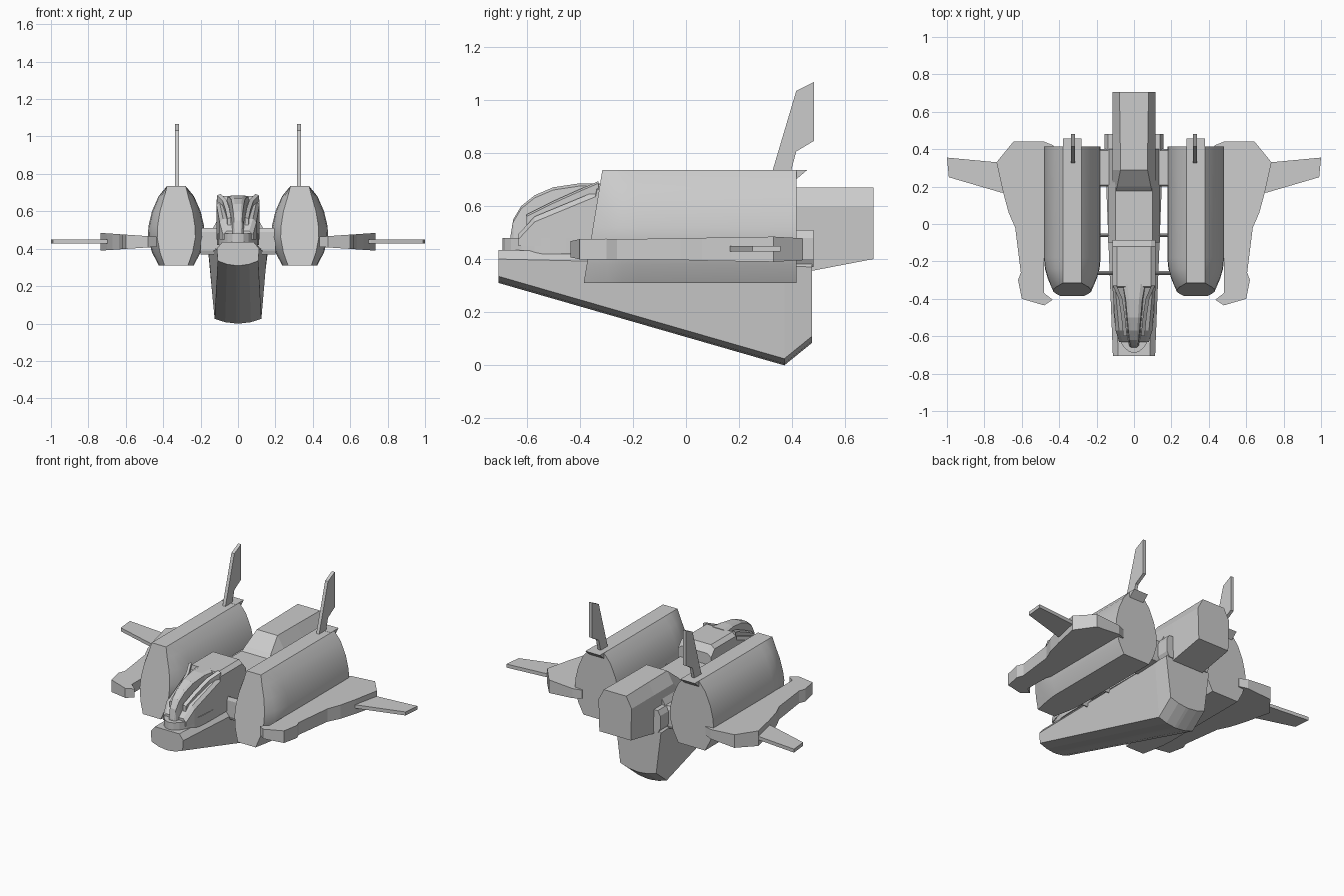
import bpy, bmesh, math

if "Cube" in bpy.data.objects:
    bpy.data.objects.remove(bpy.data.objects["Cube"], do_unlink=True)

grey = bpy.data.materials.new("hull_grey")
grey.use_nodes = True
GREY = (0.6, 0.6, 0.6, 1)
grey.diffuse_color = GREY
grey.node_tree.nodes["Principled BSDF"].inputs["Base Color"].default_value = GREY


def loft(name, rings, smooth=False):
    """Skin a row of equal-length closed rings and cap both ends."""
    bm = bmesh.new()
    rows = [[bm.verts.new(p) for p in ring] for ring in rings]
    n = len(rows[0])
    for a, b in zip(rows, rows[1:]):
        for i in range(n):
            j = (i + 1) % n
            bm.faces.new((a[i], a[j], b[j], b[i]))
    bm.faces.new(rows[0])
    bm.faces.new(rows[-1])
    bmesh.ops.recalc_face_normals(bm, faces=bm.faces)
    mesh = bpy.data.meshes.new(name)
    bm.to_mesh(mesh)
    bm.free()
    mesh.materials.append(grey)
    ob = bpy.data.objects.new(name, mesh)
    bpy.context.collection.objects.link(ob)
    if smooth:
        bpy.ops.object.select_all(action="DESELECT")
        ob.select_set(True)
        bpy.context.view_layer.objects.active = ob
        bpy.ops.object.shade_smooth_by_angle(angle=math.radians(28))
    return ob


def side_prism(name, profile, x, half):
    """Extrude a (y, z) profile across x."""
    return loft(name, [[(x + s * half, y, z) for y, z in profile] for s in (-1, 1)])


def ring(y, half_profile, cx=0, slant=0):
    """Symmetric cross-section from (half width, z) pairs, top to bottom."""
    pts = half_profile + [(-w, z) for w, z in reversed(half_profile)]
    return [(cx + w, y + slant * (z - 0.31), z) for w, z in pts]


# Wedge-shaped lower hull with a rounded keel
def hull_ring(y, top, bottom, ztop, zbot):
    return ring(y, [(top * 0.75, ztop), (top, ztop - 0.035), (bottom, zbot + 0.025),
                    (bottom * 0.55, zbot + 0.007), (0.01, zbot)])


loft("lower_hull", [hull_ring(-0.705, 0.113, 0.108, 0.435, 0.31),
                    hull_ring(0.37, 0.155, 0.125, 0.41, 0.0),
                    hull_ring(0.475, 0.158, 0.125, 0.405, 0.085)])

# Rounded sill under the cockpit
arc = [(0.11 * math.sin(math.radians(a)), -0.45 - 0.24 * math.cos(math.radians(a)))
       for a in range(-90, 91, 15)]
outline = arc + [(0.115, -0.1), (-0.115, -0.1)]
loft("cockpit_sill", [[(x, y, z) for x, y in outline] for z in (0.42, 0.48)])

# Cockpit shoulders and roof
cabin = [(-0.63, 0.06, 0.08, 0.495), (-0.57, 0.08, 0.098, 0.56),
         (-0.34, 0.10, 0.115, 0.655), (-0.335, 0.09, 0.115, 0.682),
         (-0.12, 0.09, 0.115, 0.682), (-0.085, 0.09, 0.115, 0.64)]
loft("cabin", [ring(y, [(t, z), (b, z - 0.02), (b, 0.45)]) for y, t, b, z in cabin])

# Canopy dome running up the middle
dome = [(-0.66, 0.015, 0.49), (-0.65, 0.02, 0.55), (-0.62, 0.025, 0.60),
        (-0.57, 0.03, 0.64), (-0.5, 0.036, 0.67), (-0.4, 0.045, 0.685),
        (-0.32, 0.06, 0.685)]
loft("canopy", [ring(y, [(w * 0.6, z), (w, z - 0.01), (w * 1.35, 0.46)])
                for y, w, z in dome])

# Raised window frames sweeping back along the canopy
for s in (-1, 1):
    path = [(0.045, -0.6, 0.56), (0.055, -0.5, 0.61), (0.07, -0.4, 0.655), (0.1, -0.33, 0.685)]
    loft("canopy_frame", [[(s * (x + dx), y, z + dz) for dx, dz in
                           ((-0.008, -0.06), (0.012, -0.06), (0.012, 0), (-0.008, 0.008))]
                          for x, y, z in path])

# Spine joining cockpit and engine
loft("spine", [ring(y, [(0.1, 0.57), (0.14, 0.5), (0.14, 0.39)]) for y in (-0.1, 0.4)])
loft("spine_collar", [ring(y, [(0.11, 0.51), (0.165, 0.48), (0.165, 0.39)])
                      for y in (-0.07, -0.05)])

# Engine block with sloped nose and chamfered top
block = [(0.13, 0.11, 0.115, 0.52, 0.38), (0.2, 0.09, 0.115, 0.595, 0.37),
         (0.29, 0.072, 0.115, 0.67, 0.36), (0.48, 0.074, 0.115, 0.67, 0.357),
         (0.705, 0.078, 0.115, 0.67, 0.4)]
loft("engine_block", [ring(y, [(t, zt), (b, zt - 0.07), (b * 0.95, zb)])
                      for y, t, b, zt, zb in block])

# Nacelle cross-section, offsets from its own centre
shell = [(0.05, 0.735), (0.095, 0.68), (0.13, 0.60), (0.149, 0.52),
         (0.152, 0.46), (0.13, 0.38), (0.093, 0.31)]


def narrowed(k):
    return [(max(0.05, w * k), z) for w, z in shell]


wing_outline = [(0.43, 0.42), (0.48, 0.44), (0.645, 0.44), (0.735, 0.33), (0.70, 0.17),
                (0.67, 0.06), (0.635, -0.02), (0.605, -0.26), (0.62, -0.30),
                (0.60, -0.40), (0.48, -0.435), (0.435, -0.405), (0.48, -0.37),
                (0.48, -0.2), (0.43, -0.15)]
tip_outline = [(0.69, 0.33), (0.735, 0.33), (1.0, 0.355), (0.99, 0.25),
               (0.71, 0.168), (0.69, 0.165)]
fin_profile = [(0.325, 0.73), (0.415, 1.033), (0.482, 1.067), (0.482, 0.845),
               (0.415, 0.805), (0.395, 0.73)]

for side, s in (("left", 1), ("right", -1)):
    cx = s * 0.33
    # Engine nacelle with a raked front face
    loft(side + "_nacelle",
         [ring(-0.385, narrowed(0.67), cx, 0.165), ring(-0.295, narrowed(0.86), cx, 0.02),
          ring(-0.24, narrowed(0.96), cx), ring(-0.18, shell, cx), ring(0.415, shell, cx)],
         smooth=True)
    side_prism(side + "_nacelle_lip",
               [(0.38, 0.70), (0.415, 0.70), (0.457, 0.736), (0.38, 0.736)], cx, 0.05)
    # Upright tail fin
    side_prism(side + "_fin", fin_profile, s * 0.326, 0.01)
    # Wing slab that thickens outwards, with a thin outer blade
    loft(side + "_wing", [[(s * x, y, 0.437 + d * (0.03 + 0.068 * (x - 0.48)))
                           for x, y in wing_outline] for d in (-1, 1)])
    loft(side + "_wing_blade", [[(s * x, y, z) for x, y in tip_outline]
                                for z in (0.428, 0.45)])
    # Struts between hull and nacelle
    for y0, y1 in ((-0.272, -0.25), (-0.07, -0.05), (0.2, 0.4)):
        loft(side + "_strut", [[(s * x, y, z) for y, z in
                                ((y0, 0.39), (y0, 0.49), (y0 + 0.008, 0.51),
                                 (y1 - 0.008, 0.51), (y1, 0.49), (y1, 0.39),
                                 (y1 - 0.008, 0.37), (y0 + 0.008, 0.37))]
                               for x in (0.08, 0.2)])
    # Small exhaust pod beside the engine block
    loft(side + "_exhaust_pod", [[(s * x, y, z) for x, z in
                                  ((0.08, 0.37), (0.14, 0.37), (0.157, 0.4), (0.157, 0.48),
                                   (0.14, 0.51), (0.08, 0.51))] for y in (0.38, 0.48)])
